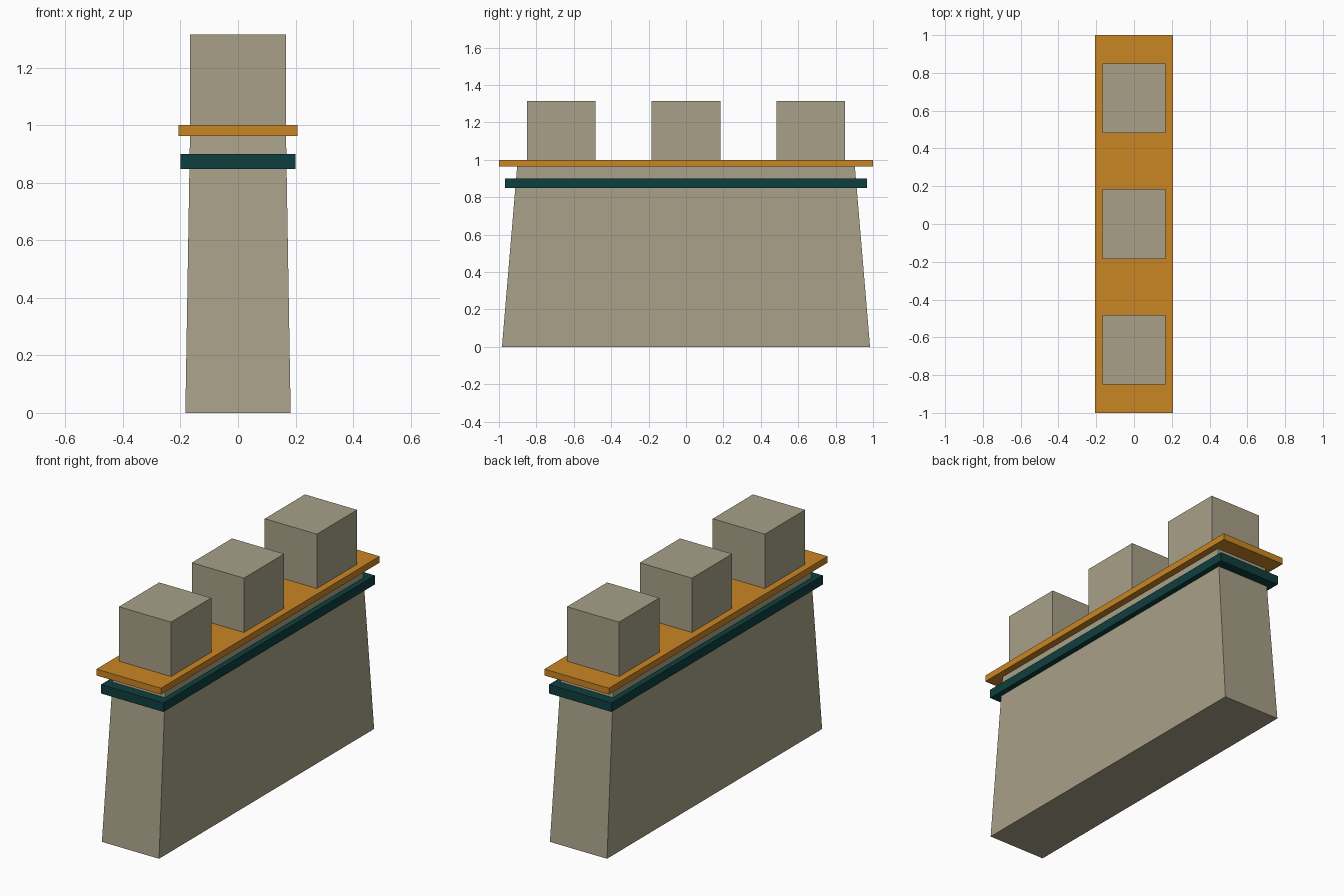
import bpy, bmesh

if "Cube" in bpy.data.objects:
    bpy.data.objects.remove(bpy.data.objects["Cube"])


def material(name, rgb):
    # sRGB 0-255 to linear
    lin = [((c / 255 + 0.055) / 1.055) ** 2.4 for c in rgb]
    m = bpy.data.materials.new(name)
    m.diffuse_color = (*lin, 1)
    m.use_nodes = True
    m.node_tree.nodes["Principled BSDF"].inputs["Base Color"].default_value = m.diffuse_color
    return m


stone = material("stone", (168, 160, 136))
orange = material("orange trim", (202, 134, 36))
teal = material("dark teal", (15, 62, 62))


def block(name, mat, hx, hy, z0, z1, y=0, top=None):
    """Box of half sizes hx, hy; top gives other half sizes for a taper."""
    tx, ty = top or (hx, hy)
    bm = bmesh.new()
    bmesh.ops.create_cube(bm, size=2)
    for v in bm.verts:
        up = v.co.z > 0
        v.co.x *= tx if up else hx
        v.co.y = y + v.co.y * (ty if up else hy)
        v.co.z = z1 if up else z0
    me = bpy.data.meshes.new(name)
    bm.to_mesh(me)
    bm.free()
    me.materials.append(mat)
    ob = bpy.data.objects.new(name, me)
    bpy.context.collection.objects.link(ob)


# Tapered wall
block("wall_body", stone, 0.183, 0.984, 0, 0.963, top=(0.167, 0.903))
# Painted band and coping slab
block("wall_band", teal, 0.20, 0.967, 0.848, 0.90)
block("coping_slab", orange, 0.207, 1.0, 0.963, 1.0)
# Battlements
for i in (-1, 0, 1):
    block(f"merlon_{i + 2}", stone, 0.167, 0.184, 1.0, 1.315, y=i * 0.667)
